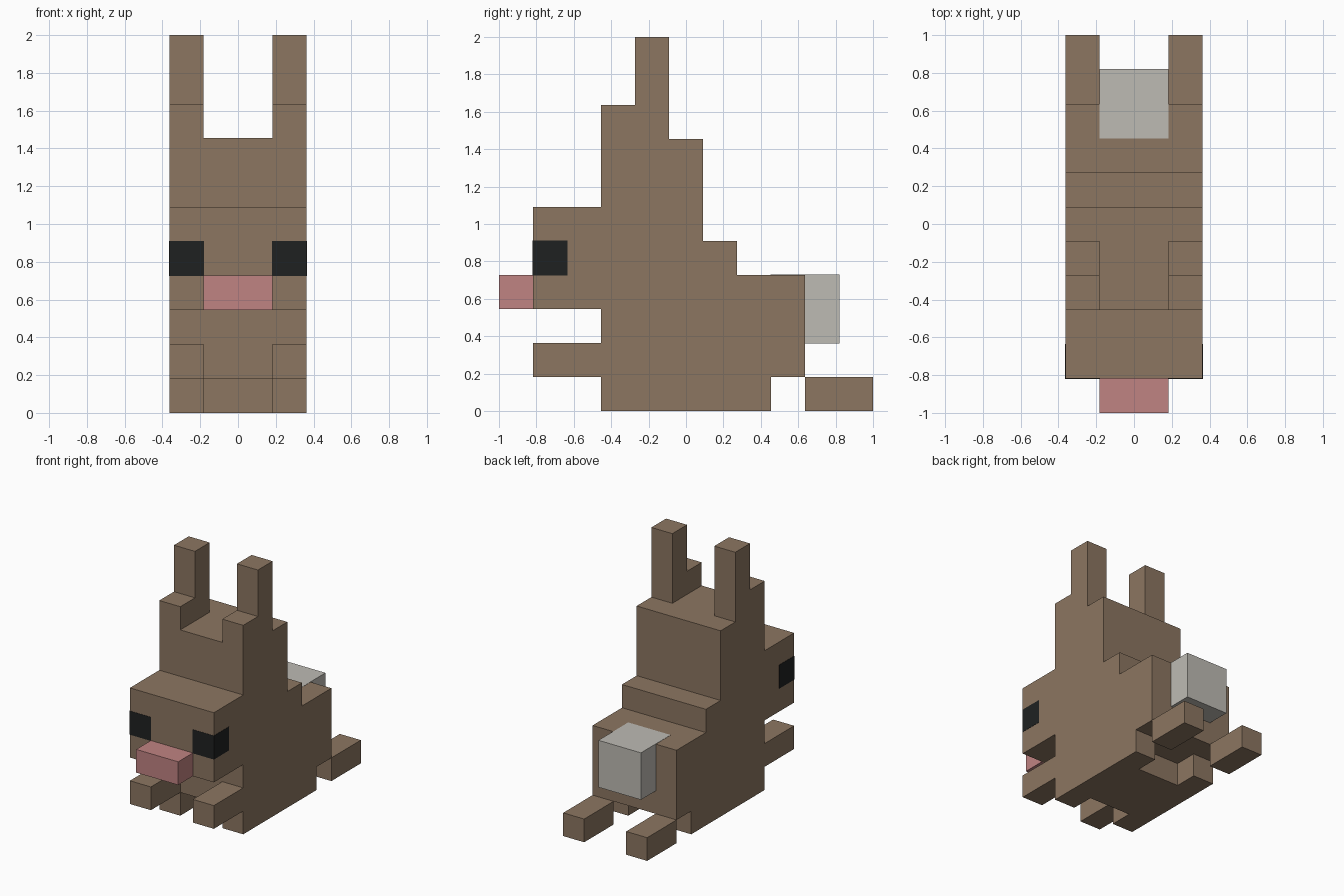
import bpy
import bmesh

U = 2 / 11        # one block
MID = 5.5         # y blocks are counted from the nose tip

cube = bpy.data.objects.get("Cube")
if cube:
    bpy.data.objects.remove(cube, do_unlink=True)


def linear(c):
    c /= 255
    return c / 12.92 if c <= 0.04045 else ((c + 0.055) / 1.055) ** 2.4


def material(name, *rgb):
    mat = bpy.data.materials.new(name)
    mat.use_nodes = True
    colour = [linear(c) for c in rgb] + [1]
    mat.diffuse_color = colour
    mat.node_tree.nodes["Principled BSDF"].inputs["Base Color"].default_value = colour
    return mat


fur = material("brown fur", 140, 118, 97)
pink = material("pink nose", 192, 131, 130)
black = material("black eye", 31, 33, 33)
white = material("pale tail", 190, 187, 180)


def slab(name, x0, x1, profile, mat, grow=0.0):
    """Extrude a side outline of (y, z) blocks from x0 to x1."""
    bm = bmesh.new()
    verts = [bm.verts.new((x0 * U, (y - MID) * U, z * U)) for y, z in profile]
    face = bm.faces.new(verts)
    new = bmesh.ops.extrude_face_region(bm, geom=[face])["geom"]
    moved = [v for v in new if isinstance(v, bmesh.types.BMVert)]
    bmesh.ops.translate(bm, verts=moved, vec=((x1 - x0) * U, 0, 0))
    bmesh.ops.recalc_face_normals(bm, faces=bm.faces)
    if grow:
        centre = sum((v.co for v in bm.verts), start=moved[0].co * 0) / len(bm.verts)
        for v in bm.verts:
            for i in range(3):
                v.co[i] += grow if v.co[i] > centre[i] else -grow
    mesh = bpy.data.meshes.new(name)
    bm.to_mesh(mesh)
    bm.free()
    mesh.materials.append(mat)
    obj = bpy.data.objects.new(name, mesh)
    bpy.context.collection.objects.link(obj)
    return obj


def box(name, x0, x1, y0, y1, z0, z1, mat, grow=0.0):
    return slab(name, x0, x1, [(y0, z0), (y0, z1), (y1, z1), (y1, z0)], mat, grow)


# Stepped body, head and belly
slab("body", -2, 2, [(3, 1), (3, 8), (6, 8), (6, 5), (7, 5), (7, 4), (9, 4), (9, 1)], fur)
box("head", -2, 2, 1, 3, 3, 6, fur)
box("belly", -1, 1, 4, 7, 0, 1, fur)

# Nose, and a tail sunk one block into the rump
box("nose", -1, 1, 0, 1, 3, 4, pink)
box("tail", -1, 1, 8, 10, 2, 4, white, grow=0.002)

# Paired parts on the outer columns
for side, x0, x1 in (("right", -2, -1), ("left", 1, 2)):
    slab(side + "_ear", x0, x1, [(3, 8), (3, 9), (4, 9), (4, 11), (5, 11), (5, 8)], fur)
    box(side + "_eye", x0, x1, 1, 2, 4, 5, black, grow=0.002)
    box(side + "_front_paw", x0, x1, 1, 3, 1, 2, fur)
    box(side + "_leg", x0, x1, 3, 8, 0, 1, fur)
    box(side + "_hind_foot", x0, x1, 9, 11, 0, 1, fur)
